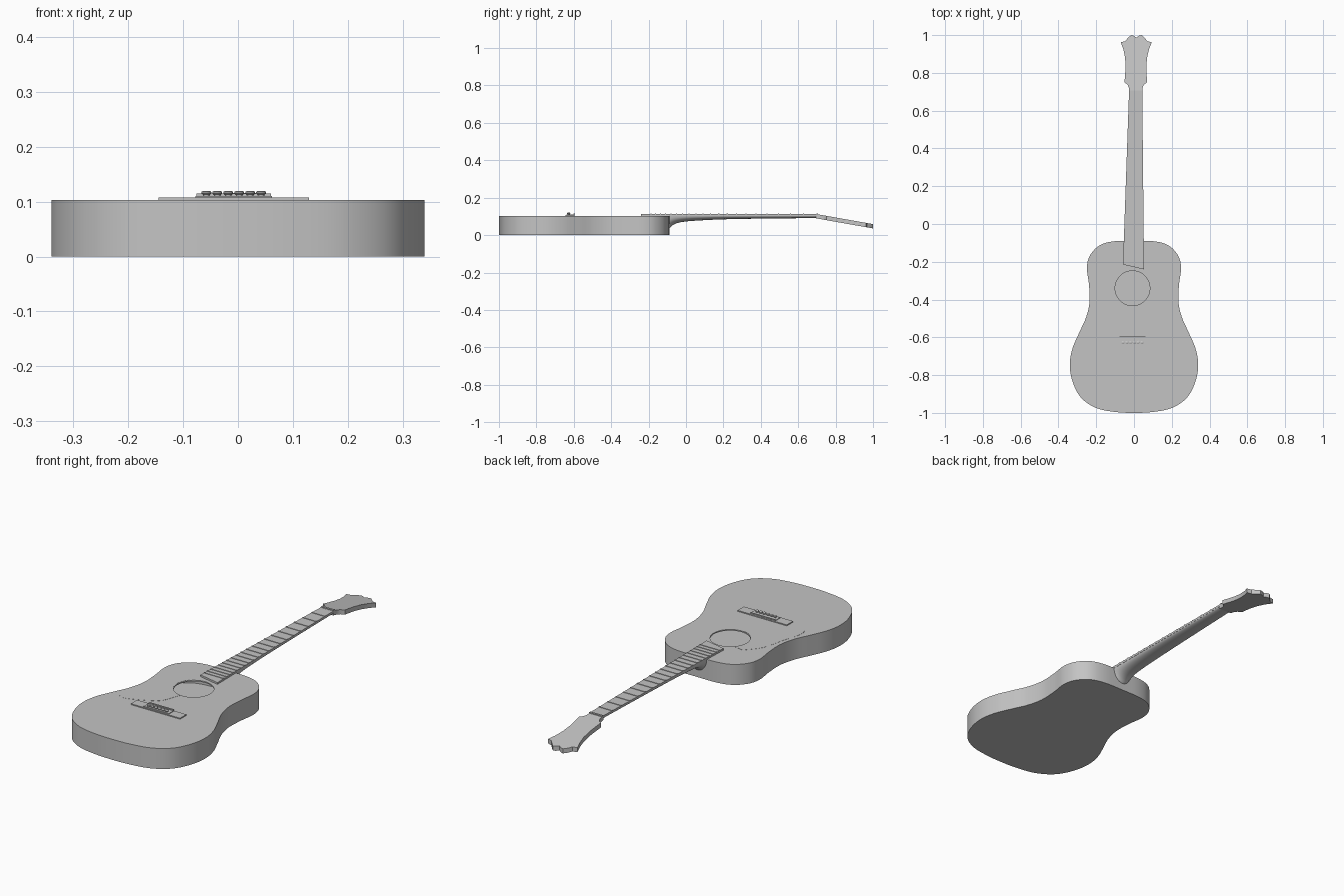
import bpy, bmesh, math
from mathutils import Vector

cube = bpy.data.objects.get("Cube")
if cube:
    bpy.data.objects.remove(cube, do_unlink=True)

mat = bpy.data.materials.new("plain grey")
mat.use_nodes = True
mat.diffuse_color = (0.55, 0.55, 0.55, 1)
mat.node_tree.nodes["Principled BSDF"].inputs["Base Color"].default_value = mat.diffuse_color

BODY_TOP = 0.103
BOARD_TOP = 0.112


def axis(y):
    """The neck line leans very slightly to one side."""
    return 0.0125 * y


def half_width(y):
    """Half width of the tapering fingerboard."""
    return 0.056 - 0.0226 * (y + 0.23)


def finish(name, bm, smooth=True):
    bmesh.ops.recalc_face_normals(bm, faces=bm.faces)
    mesh = bpy.data.meshes.new(name)
    bm.to_mesh(mesh)
    bm.free()
    mesh.materials.append(mat)
    ob = bpy.data.objects.new(name, mesh)
    bpy.context.collection.objects.link(ob)
    if smooth:
        shade(ob)
    return ob


def shade(ob):
    bpy.ops.object.select_all(action='DESELECT')
    ob.select_set(True)
    bpy.context.view_layer.objects.active = ob
    bpy.ops.object.shade_smooth_by_angle(angle=math.radians(35))


def loft(name, rings, smooth=True):
    """Skin a list of equal closed rings and cap both ends."""
    bm = bmesh.new()
    rows = [[bm.verts.new(p) for p in ring] for ring in rings]
    for a, b in zip(rows, rows[1:]):
        for i in range(len(a)):
            j = (i + 1) % len(a)
            bm.faces.new((a[i], a[j], b[j], b[i]))
    bm.faces.new(rows[0])
    bm.faces.new(rows[-1])
    return finish(name, bm, smooth)


def prism(name, outline, z0, z1, smooth=True):
    return loft(name, [[(x, y, z) for x, y in outline] for z in (z0, z1)], smooth)


def box(name, x, y, hx, hy, z0, z1):
    return prism(name, [(x - hx, y - hy), (x + hx, y - hy), (x + hx, y + hy), (x - hx, y + hy)],
                 z0, z1, False)


def circle(cx, cy, r, n):
    return [(cx + r * math.cos(math.tau * i / n), cy + r * math.sin(math.tau * i / n)) for i in range(n)]


def spline(points, steps=6, closed=True):
    """Smooth curve through the points."""
    pts = [Vector(p) for p in points]
    n, out = len(pts), []
    for i in range(n if closed else n - 1):
        if closed:
            a, b, c, d = (pts[(i + k) % n] for k in (-1, 0, 1, 2))
        else:
            a, b, c, d = (pts[min(max(i + k, 0), n - 1)] for k in (-1, 0, 1, 2))
        for s in range(steps):
            t = s / steps
            out.append(0.5 * (2 * b + (c - a) * t + (2 * a - 5 * b + 4 * c - d) * t * t
                              + (3 * b - a - 3 * c + d) * t ** 3))
    if not closed:
        out.append(pts[-1])
    return out


def mirrored(half):
    """Complete a half outline whose first and last points lie on the centre line."""
    return half + [(-x, y) for x, y in half[-2:0:-1]]


# Hollow body with a round sound hole
half_body = [(0, -1), (.1, -.995), (.2, -.974), (.28, -.92), (.325, -.835), (.34, -.745),
             (.326, -.66), (.29, -.575), (.254, -.495), (.235, -.41), (.239, -.315),
             (.249, -.235), (.235, -.17), (.185, -.115), (.11, -.092), (0, -.09)]
outline = spline(mirrored(half_body))
body = prism("body", outline, 0, BODY_TOP)
mid = Vector((0, -0.55))
cavity = prism("cavity_cutter", [mid + (p - mid) * 0.97 for p in outline], 0.006, BODY_TOP - 0.006)
hole = prism("hole_cutter", circle(-0.008, -0.34, 0.092, 64), 0.05, 0.2)
for cutter in (cavity, hole):
    cutter.hide_render = True
    mod = body.modifiers.new("cut", 'BOOLEAN')
    mod.operation = 'DIFFERENCE'
    mod.solver = 'EXACT'
    mod.object = cutter
    bpy.context.view_layer.objects.active = body
    bpy.ops.object.modifier_apply(modifier=mod.name)
    bpy.data.objects.remove(cutter, do_unlink=True)
shade(body)

# Thin guard plate beside the sound hole
rim = [(-0.008 + 0.094 * math.cos(math.radians(a)), -0.34 + 0.094 * math.sin(math.radians(a)))
       for a in range(265, 134, -10)]
guard_edge = spline([(-.13, -.265), (-.19, -.34), (-.22, -.45), (-.25, -.56), (-.225, -.605),
                     (-.14, -.58), (-.06, -.535), (-.03, -.47)], 5, closed=False)
prism("guard_plate", rim + [tuple(p) for p in guard_edge], BODY_TOP - 0.001, BODY_TOP + 0.0006)

# Neck with a rounded back that sweeps down into the heel
neck_profile = [(-.1, .028), (-.088, .038), (-.072, .053), (-.045, .065), (0, .073),
                (.08, .079), (.22, .085), (.45, .089), (.7, .091)]
rings = []
for y, low in spline(neck_profile, 4, closed=False):
    w = half_width(y) * 0.98
    top = BOARD_TOP - 0.010
    rings.append([(axis(y) + w * math.cos(math.pi * i / 16), y,
                   top - (top - low) * math.sin(math.pi * i / 16)) for i in range(17)])
loft("neck", rings)

# Fingerboard with a slanted end
ends = [(-1, -.215), (1, -.24), (1, .7), (-1, .7)]
prism("fingerboard", [(axis(y) + s * half_width(y), y) for s, y in ends],
      BOARD_TOP - 0.0105, BOARD_TOP, False)

# Frets spaced by the equal-tempered rule, and the nut
for n in range(1, 21):
    y = 0.7 - 1.295 * (1 - 2 ** (-n / 12))
    box("fret_%d" % n, axis(y), y, half_width(y), 0.003, BOARD_TOP - 0.001, BOARD_TOP + 0.0025)
box("nut", axis(0.7), 0.702, half_width(0.7), 0.005, BOARD_TOP - 0.012, BOARD_TOP + 0.004)

# Tilted headstock with flared corners and a notched crown
half_head = [(0, .695), (.035, .695), (.036, .72), (.043, .738), (.06, .75), (.057, .79),
             (.055, .83), (.058, .88), (.068, .925), (.082, .962), (.058, .968),
             (.045, .985), (.028, 1.0), (.015, .997), (0, .987)]


def head_ring(drop):
    return [(axis(y) + x, y, BOARD_TOP - 0.177 * (y - 0.7) - drop) for x, y in mirrored(half_head)]


loft("headstock", [head_ring(0.023), head_ring(0)])

# Bridge, saddle and string pins
bx = axis(-0.62)
box("bridge", bx, -0.62, 0.137, 0.025, BODY_TOP - 0.001, 0.108)
box("bridge_centre", bx, -0.618, 0.07, 0.021, 0.107, 0.111)
box("saddle", bx, -0.598, 0.068, 0.004, 0.11, 0.115)
for i in range(6):
    x = bx + (i - 2.5) * 0.02
    loft("string_pin_%d" % (i + 1),
         [[(px, py, z) for px, py in circle(x, -0.627, r, 12)]
          for r, z in ((.006, .110), (.0065, .113), (.009, .115), (.009, .118), (.006, .12))])
